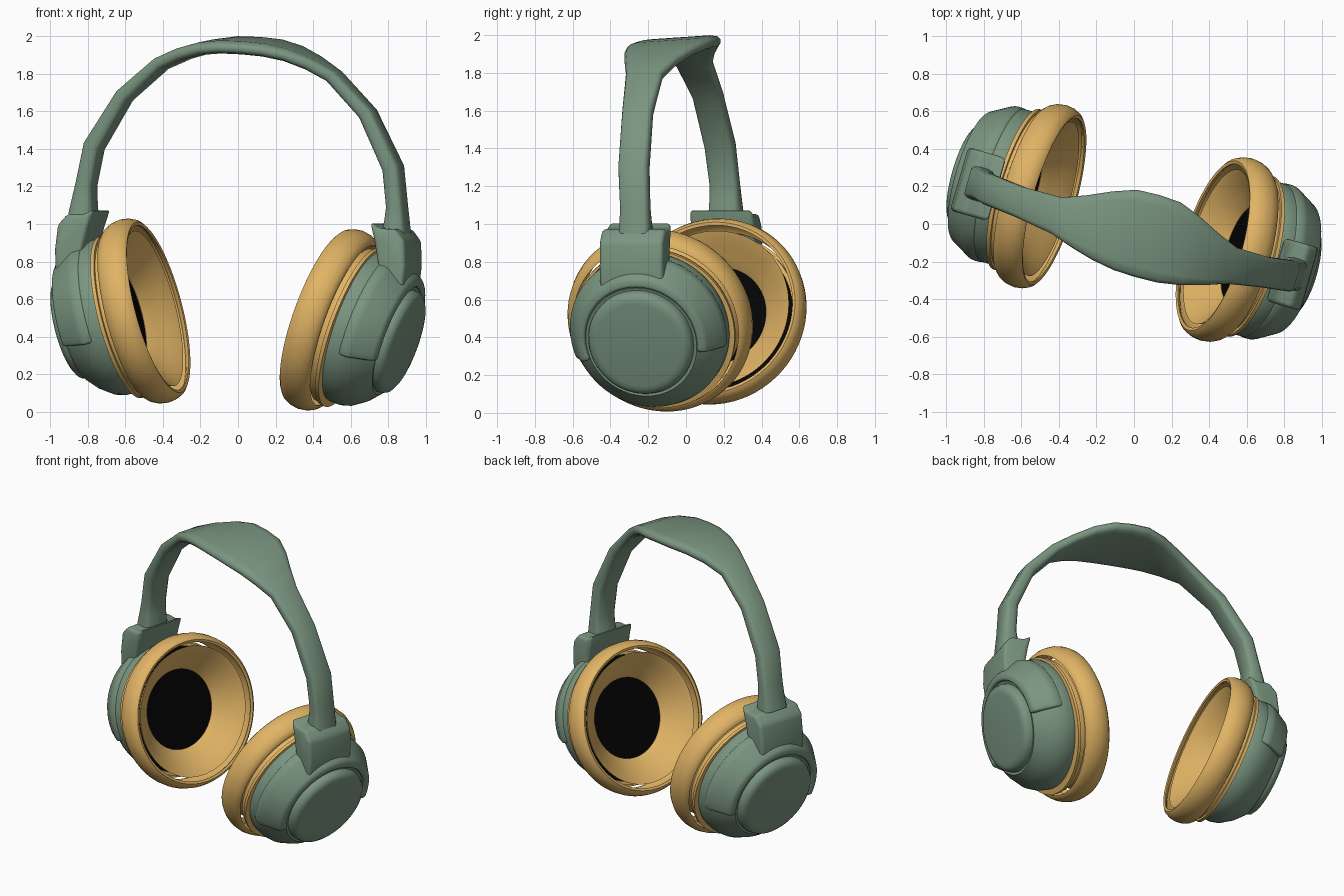
import bpy, bmesh, math
from mathutils import Matrix, Vector

cube = bpy.data.objects.get("Cube")
if cube:
    bpy.data.objects.remove(cube, do_unlink=True)


def material(name, rgb):
    m = bpy.data.materials.new(name)
    m.use_nodes = True
    m.diffuse_color = (*rgb, 1)
    m.node_tree.nodes["Principled BSDF"].inputs["Base Color"].default_value = (*rgb, 1)
    return m


GREEN = material("sage green", (0.195, 0.30, 0.215))
TAN = material("warm tan", (0.75, 0.455, 0.13))
BLACK = material("black mesh", (0.001, 0.001, 0.001))

# The whole headset is turned and leans slightly to one side
POSE = (Matrix.Translation((-0.003, 0.006, 0.512))
        @ Matrix.Rotation(math.radians(-16), 4, 'Z')
        @ Matrix.Rotation(math.radians(2.6), 4, 'Y')
        @ Matrix.Translation((0, 0, -0.51)))

# Cup frame: local z points outward along the cup axis, local y points up
TILT = math.radians(16.8)
out = Vector((math.cos(TILT), 0, -math.sin(TILT)))
up = Vector((math.sin(TILT), 0, math.cos(TILT)))
CUP = Matrix((Vector((0, 1, 0)), up, out)).transposed().to_4x4()
CUP.translation = (0.52, 0, 0.51)
# The hard shell sits a little higher than the pad
RAISE = Matrix.Translation((0, 0.014, 0))


def sweep(name, rings, mat, frame, loop=False, bevel=0.0, angle=40):
    """Skin a list of closed rings; join the ends or cap them."""
    bm = bmesh.new()
    rows = [[bm.verts.new(p) for p in ring] for ring in rings]
    n = len(rows[0])
    for i in range(len(rows) if loop else len(rows) - 1):
        a, b = rows[i], rows[(i + 1) % len(rows)]
        for j in range(n):
            k = (j + 1) % n
            bm.faces.new((a[j], a[k], b[k], b[j]))
    if not loop:
        bm.faces.new(rows[0])
        bm.faces.new(rows[-1])
    bmesh.ops.remove_doubles(bm, verts=bm.verts, dist=1e-5)
    if bevel:
        bmesh.ops.recalc_face_normals(bm, faces=bm.faces)
        sharp = [e for e in bm.edges if e.calc_face_angle(0) > math.radians(25)]
        bmesh.ops.bevel(bm, geom=sharp, offset=bevel, segments=3,
                        profile=0.5, affect='EDGES', clamp_overlap=True)
    bm.transform(POSE @ frame)
    bmesh.ops.recalc_face_normals(bm, faces=bm.faces)
    me = bpy.data.meshes.new(name)
    bm.to_mesh(me)
    bm.free()
    me.materials.append(mat)
    ob = bpy.data.objects.new(name, me)
    bpy.context.collection.objects.link(ob)
    bpy.ops.object.select_all(action='DESELECT')
    ob.select_set(True)
    bpy.context.view_layer.objects.active = ob
    bpy.ops.object.shade_smooth_by_angle(angle=math.radians(angle))


def arc(profile, start, end, steps):
    """Turn a (radius, depth) profile about the cup axis."""
    rings = []
    for i in range(steps):
        a = math.radians(start + (end - start) * i / (steps - 1))
        rings.append([(r * math.cos(a), r * math.sin(a), t) for r, t in profile])
    return rings


def lathe(name, profile, mat, frame, steps=72):
    sweep(name, arc(profile, 0, 360 - 360 / steps, steps), mat, frame, loop=True)


# Profiles of the turned parts: (radius, depth along the cup axis)
PAD = [(.452, -.08), (.468, -.085), (.485, -.072), (.499, -.04), (.504, -.005),
       (.498, .035), (.484, .065), (.467, .083), (.453, .087), (.453, .077),
       (.472, .058), (.488, .0), (.476, -.055), (.455, -.07)]
BOWL = [(.427, -.06), (.405, -.045), (.36, -.005), (.315, .035), (.28, .065),
        (.262, .084), (.262, .092), (.29, .073), (.33, .04), (.37, .008), (.42, -.04)]
PLATE = [(0, .086), (.42, .086), (.42, .10), (0, .10)]
COLLAR = [(.41, .075), (.43, .075), (.43, .11), (.444, .112), (.444, .132), (.40, .138)]
SHELL = [(0, .130), (.415, .130), (.422, .15), (.422, .205), (.408, .255), (.36, .325),
         (.304, .378), (.295, .374), (.287, .374), (.286, .395), (.276, .417),
         (.255, .430), (.23, .434), (0, .434)]
FORK = [(.38, .20), (.425, .20), (.427, .255), (.355, .385), (.308, .396), (.30, .31)]
YOKE = [(.765, 1.045), (.82, 1.012), (.91, 1.012), (.962, .95), (.972, .82),
        (.962, .68), (.87, .63), (.82, .82), (.795, .94)]

for side, s in (("left", 1), ("right", -1)):
    flip = Matrix.Diagonal((s, 1, 1, 1))
    cup = flip @ CUP
    lathe(side + "_ear_pad", PAD, TAN, cup)
    lathe(side + "_pad_bowl", BOWL, TAN, cup)
    lathe(side + "_speaker_mesh", PLATE, BLACK, cup)
    lathe(side + "_pad_collar", COLLAR, TAN, cup)
    lathe(side + "_cup_shell", SHELL, GREEN, cup @ RAISE)
    # Fork that hugs the cup, and the block joining it to the band
    sweep(side + "_fork", arc(FORK, -10, 199, 37), GREEN, cup @ RAISE, bevel=.016)
    rings = [[(x, y, z) for x, z in YOKE] for y in (-.205, .145)]
    sweep(side + "_yoke", rings, GREEN, flip, bevel=.022)

# Headband stations from crown to end: x, z, thickness, width, y centre
HALF = [(0, 1.95, .07, .455, -.047), (.12, 1.946, .07, .445, -.048),
        (.24, 1.925, .068, .38, -.06), (.36, 1.882, .066, .29, -.072),
        (.48, 1.82, .066, .20, -.075), (.675, 1.635, .075, .165, -.06),
        (.83, 1.355, .088, .165, -.042), (.862, 1.15, .088, .16, -.03),
        (.866, 1.08, .105, .165, -.028), (.868, .985, .13, .18, -.028)]
stations = [(-x, *rest) for x, *rest in HALF[:0:-1]] + HALF
# Rounded section, as fractions of half width and half thickness
SECTION = [(1, .3), (.93, .75), (.75, 1), (-.75, 1), (-.93, .75), (-1, .3),
           (-1, -.3), (-.93, -.75), (-.75, -1), (.75, -1), (.93, -.75), (1, -.3)]
rings = []
for i, (x, z, thick, width, yc) in enumerate(stations):
    a, b = stations[max(i - 1, 0)], stations[min(i + 1, len(stations) - 1)]
    along = Vector((b[0] - a[0], b[1] - a[1])).normalized()
    # The wide crown dips slightly toward the front
    dip = .06 * max(0, width - .2)
    rings.append([(x - along.y * v * thick / 2, yc + u * width / 2,
                   z + along.x * v * thick / 2 + u * dip) for u, v in SECTION])
lean = (Matrix.Translation((0, 0, 1)) @ Matrix.Rotation(math.radians(1.4), 4, 'Y')
        @ Matrix.Translation((0, 0, -1)))
sweep("headband", rings, GREEN, lean, angle=50)
